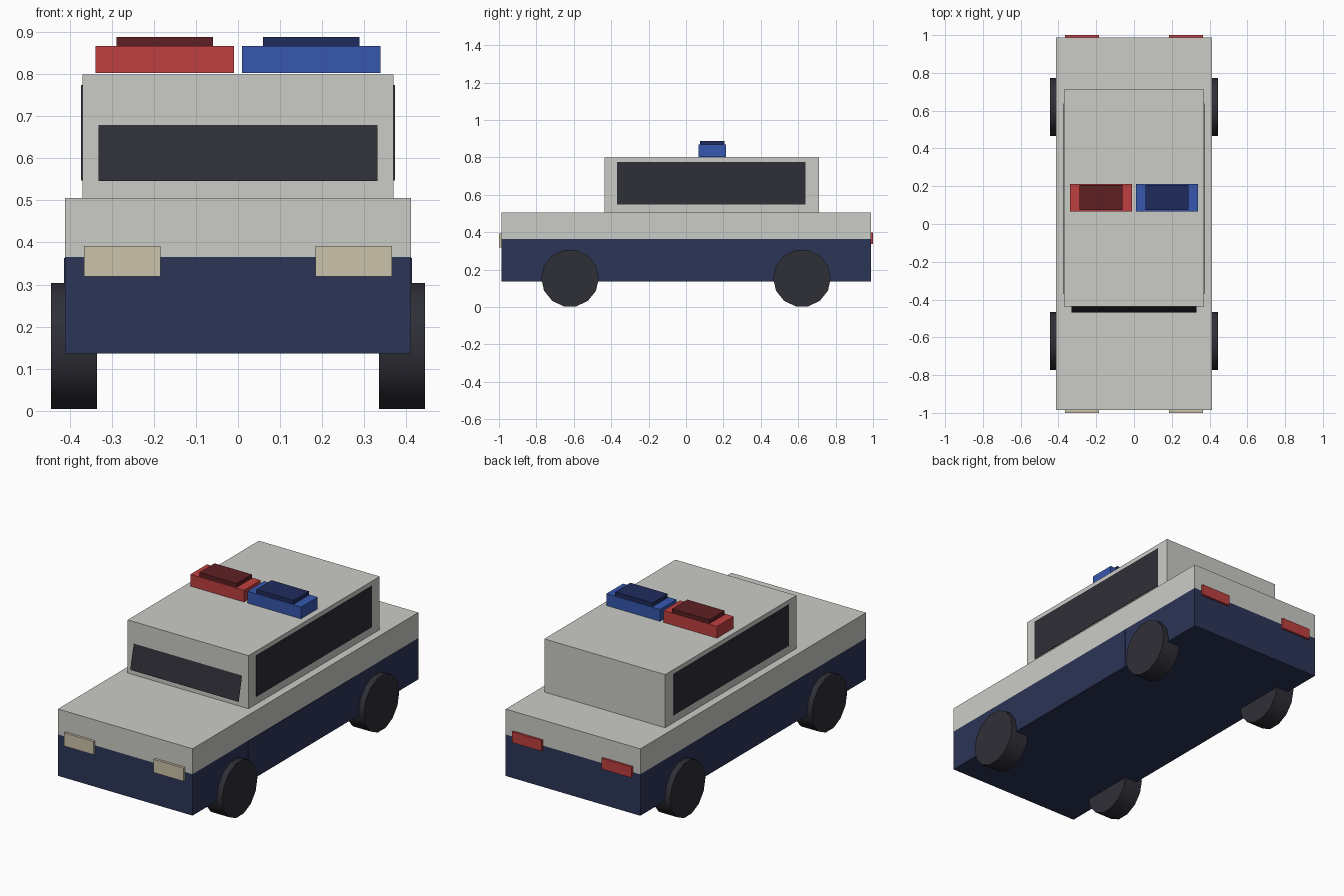
import bpy
import bmesh
import math
from mathutils import Vector

cube = bpy.data.objects.get("Cube")
if cube:
    bpy.data.objects.remove(cube, do_unlink=True)


def make_material(name, rgb):
    mat = bpy.data.materials.new(name)
    mat.use_nodes = True
    color = (*rgb, 1.0)
    mat.diffuse_color = color
    mat.node_tree.nodes["Principled BSDF"].inputs["Base Color"].default_value = color
    return mat


white = make_material("off_white_paint", (0.60, 0.60, 0.57))
navy = make_material("navy_paint", (0.025, 0.035, 0.095))
dark = make_material("dark_glass_and_rubber", (0.028, 0.028, 0.038))
red = make_material("red_lens", (0.52, 0.05, 0.05))
deep_red = make_material("deep_red_cap", (0.11, 0.014, 0.016))
blue = make_material("blue_lens", (0.037, 0.095, 0.43))
deep_blue = make_material("deep_blue_cap", (0.014, 0.024, 0.11))
cream = make_material("cream_headlight", (0.60, 0.54, 0.40))


def add_object(name, bm, *materials):
    mesh = bpy.data.meshes.new(name)
    bm.to_mesh(mesh)
    bm.free()
    for mat in materials:
        mesh.materials.append(mat)
    obj = bpy.data.objects.new(name, mesh)
    bpy.context.collection.objects.link(obj)
    return obj


def box_mesh(x, y, z):
    """Box spanning the given (low, high) ranges."""
    bm = bmesh.new()
    bmesh.ops.create_cube(bm, size=1.0)
    for v in bm.verts:
        v.co = Vector([(a + b) / 2 + c * (b - a) for (a, b), c in zip((x, y, z), v.co)])
    return bm


def add_box(name, x, y, z, mat):
    return add_object(name, box_mesh(x, y, z), mat)


def span(side, low, high):
    return tuple(sorted((side * low, side * high)))


# Two-tone lower body, cut along the paint line
PAINT_LINE = 0.365
body = box_mesh((-0.412, 0.412), (-0.986, 0.988), (0.136, 0.506))
bmesh.ops.bisect_plane(body, geom=body.verts[:] + body.edges[:] + body.faces[:],
                       plane_co=(0, 0, PAINT_LINE), plane_no=(0, 0, 1))
for face in body.faces:
    face.material_index = int(face.calc_center_median().z < PAINT_LINE)
add_object("body", body, white, navy)

# Cabin
add_box("cabin", (-0.37, 0.37), (-0.436, 0.711), (0.506, 0.80), white)

# Sloped windscreen pane
pane = bmesh.new()
corners = [(-0.332, -0.468, 0.546), (0.332, -0.468, 0.546),
           (0.332, -0.438, 0.68), (-0.332, -0.438, 0.68)]
pane.faces.new([pane.verts.new(c) for c in corners])
add_object("windscreen", pane, dark)

# Parts repeated on both sides
for label, side in (("left", 1), ("right", -1)):
    add_box(f"{label}_side_window", span(side, 0.368, 0.373), (-0.37, 0.639), (0.548, 0.775), dark)
    add_box(f"{label}_door_panel", span(side, 0.41, 0.414), (-0.50, 0.42), (0.138, 0.363), navy)
    lamp_x = span(side, 0.184, 0.366)
    add_box(f"{label}_headlight", lamp_x, (-1.0, -0.98), (0.319, 0.392), cream)
    add_box(f"{label}_tail_light", lamp_x, (0.98, 1.0), (0.338, 0.398), red)

    # Roof beacon with a darker cap
    lens, cap = (blue, deep_blue) if side > 0 else (red, deep_red)
    add_box(f"{label}_beacon", span(side, 0.01, 0.339), (0.067, 0.213), (0.803, 0.868), lens)
    add_box(f"{label}_beacon_cap", span(side, 0.06, 0.289), (0.074, 0.207), (0.866, 0.889), cap)

    # Wheels
    for end, y in (("front", -0.62), ("rear", 0.62)):
        bm = bmesh.new()
        bmesh.ops.create_cone(bm, cap_ends=True, segments=14, radius1=0.154,
                              radius2=0.154, depth=0.11)
        wheel = add_object(f"{end}_{label}_wheel", bm, dark)
        wheel.rotation_euler.y = math.pi / 2
        wheel.location = (side * 0.39, y, 0.154)
        bpy.ops.object.select_all(action="DESELECT")
        wheel.select_set(True)
        bpy.context.view_layer.objects.active = wheel
        bpy.ops.object.shade_smooth_by_angle(angle=math.radians(40))
